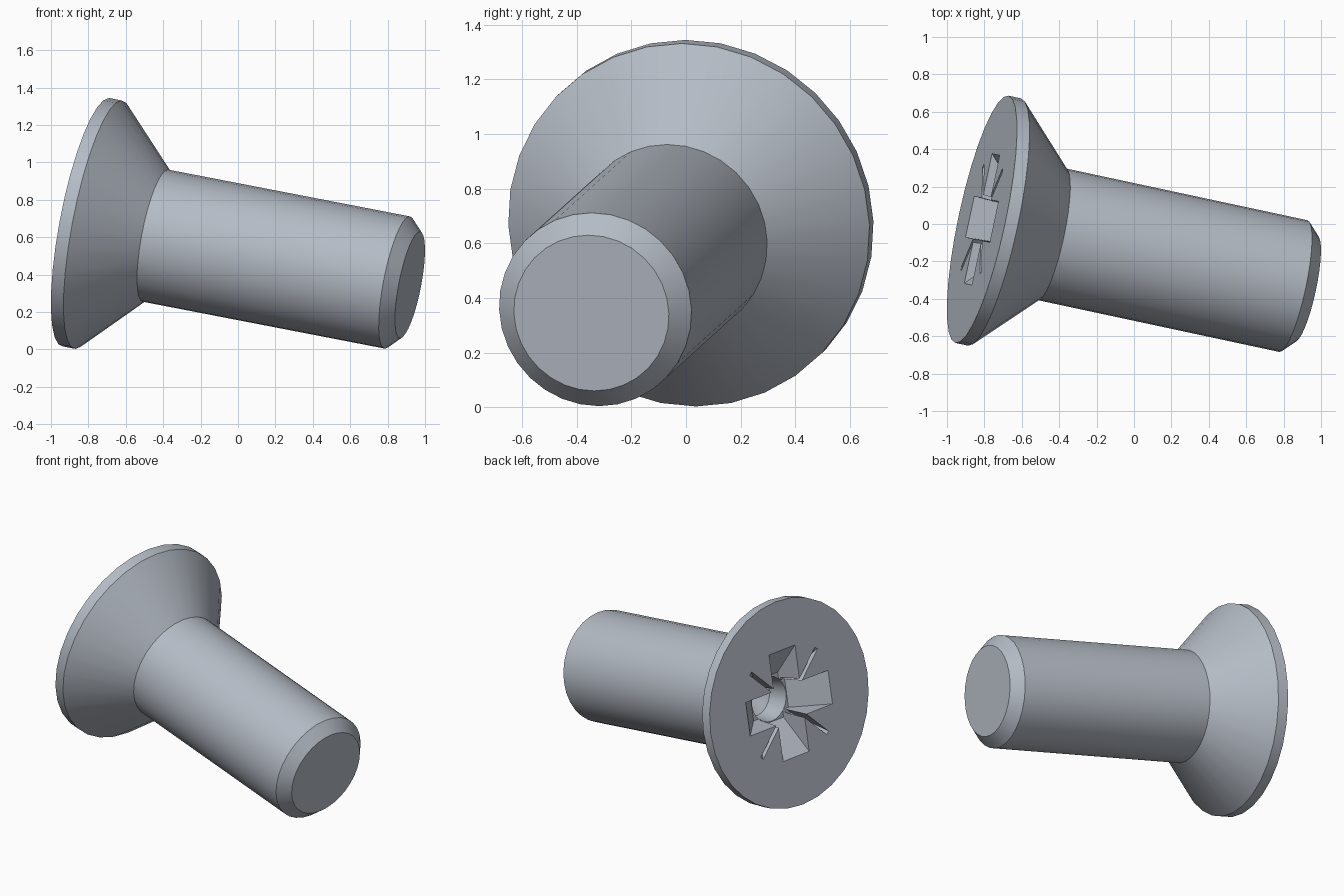
import bpy, bmesh, math
from mathutils import Vector, Matrix

cube = bpy.data.objects.get("Cube")
if cube:
    bpy.data.objects.remove(cube, do_unlink=True)

# Screw frame: local z runs from the head face to the tip, local x points up
axis = Vector((0.961, -0.206, -0.186)).normalized()
up = (Vector((0, 0, 1)) - axis.z * axis).normalized()
side = axis.cross(up)
frame = Matrix.Translation((-0.813, 0.025, 0.68)) @ Matrix((up, side, axis)).transposed().to_4x4()

steel = bpy.data.materials.new("grey_steel")
steel.use_nodes = True
colour = (0.46, 0.50, 0.56, 1)
steel.diffuse_color = colour
steel.node_tree.nodes["Principled BSDF"].inputs["Base Color"].default_value = colour


def add_object(name, bm):
    bmesh.ops.recalc_face_normals(bm, faces=bm.faces)
    mesh = bpy.data.meshes.new(name)
    bm.to_mesh(mesh)
    bm.free()
    mesh.materials.append(steel)
    obj = bpy.data.objects.new(name, mesh)
    bpy.context.collection.objects.link(obj)
    obj.matrix_world = frame
    return obj


def lathe(name, profile, sides):
    bm = bmesh.new()
    verts = [bm.verts.new((r, 0, z)) for r, z in profile]
    edges = [bm.edges.new(pair) for pair in zip(verts, verts[1:])]
    bmesh.ops.spin(bm, geom=verts + edges, axis=(0, 0, 1), cent=(0, 0, 0),
                   angle=math.tau, steps=sides, use_duplicate=False)
    bmesh.ops.remove_doubles(bm, verts=bm.verts, dist=0.0005)
    bmesh.ops.holes_fill(bm, edges=[e for e in bm.edges if e.is_boundary], sides=0)
    return add_object(name, bm)


def tapered_bar(name, angle, reach, inner, depth, half_width, half_floor):
    """Slot cutter through the axis, its ends and sides sloping in with depth."""
    lift = 0.02
    grow = lift * (reach - inner) / depth
    bm = bmesh.new()
    for z, length, width in ((-lift, reach + grow, half_width), (depth, inner, half_floor)):
        for sx in (-1, 1):
            for sy in (-1, 1):
                bm.verts.new((sx * length, sy * width, z))
    bmesh.ops.convex_hull(bm, input=bm.verts)
    bmesh.ops.rotate(bm, verts=bm.verts, cent=(0, 0, 0),
                     matrix=Matrix.Rotation(angle, 3, 'Z'))
    bmesh.ops.dissolve_limit(bm, angle_limit=0.01, verts=bm.verts, edges=bm.edges)
    return add_object(name, bm)


# Countersunk head, shank and chamfered tip in one turned body
screw = lathe("screw_body", [(0.676, 0), (0.676, 0.07), (0.36, 0.388),
                             (0.36, 1.733), (0.29, 1.803)], 32)

# Cross recess: two wide bars, two thin diagonal ribs and a tapered core
cutters = []
for i in range(2):
    turn = i * math.pi / 2
    cutters.append(tapered_bar("cross_cutter", turn, 0.355, 0.15, 0.19, 0.113, 0.10))
    cutters.append(tapered_bar("rib_cutter", turn + math.pi / 4, 0.40, 0.20, 0.17, 0.013, 0.011))
cutters.append(lathe("core_cutter", [(0.17, -0.02), (0.13, 0.33), (0.02, 0.4)], 24))

bpy.context.view_layer.objects.active = screw
for cutter in cutters:
    cutter.hide_render = True
    cut = screw.modifiers.new("recess", 'BOOLEAN')
    cut.operation = 'DIFFERENCE'
    cut.solver = 'EXACT'
    cut.object = cutter
    bpy.ops.object.modifier_apply(modifier=cut.name)
    bpy.data.objects.remove(cutter, do_unlink=True)

# Smooth turned surfaces with crisp rims
bpy.ops.object.select_all(action='DESELECT')
screw.select_set(True)
bpy.ops.object.shade_smooth_by_angle(angle=math.radians(30))
